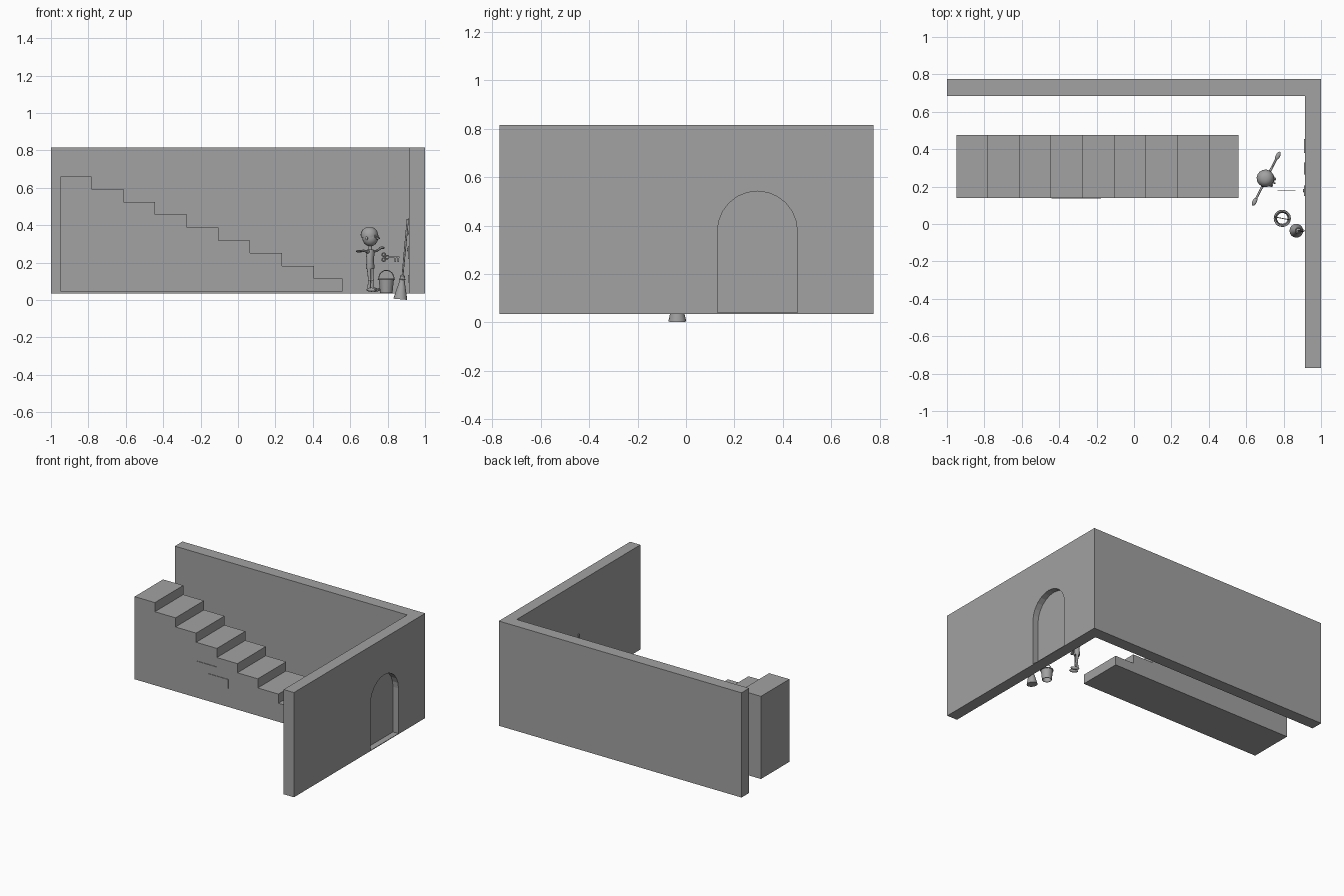
import bpy, bmesh, math
from mathutils import Matrix, Vector

if "Cube" in bpy.data.objects:
    bpy.data.objects.remove(bpy.data.objects["Cube"])

grey = bpy.data.materials.new("plain grey")
grey.diffuse_color = (0.36, 0.36, 0.36, 1)
grey.use_nodes = True
grey.node_tree.nodes["Principled BSDF"].inputs["Base Color"].default_value = grey.diffuse_color
I = Matrix.Identity(4)


def make(name, bm, mat=I, smooth=False):
    bm.transform(mat)
    bmesh.ops.recalc_face_normals(bm, faces=bm.faces)
    me = bpy.data.meshes.new(name)
    bm.to_mesh(me)
    bm.free()
    ob = bpy.data.objects.new(name, me)
    bpy.context.collection.objects.link(ob)
    me.materials.append(grey)
    if smooth:
        bpy.ops.object.select_all(action='DESELECT')
        ob.select_set(True)
        bpy.context.view_layer.objects.active = ob
        bpy.ops.object.shade_smooth_by_angle(angle=math.radians(40))
    return ob


def prism(name, pts, vec, mat=I):
    """Extrude a closed 3D outline along vec."""
    bm = bmesh.new()
    f = bm.faces.new([bm.verts.new(p) for p in pts])
    g = bmesh.ops.extrude_face_region(bm, geom=[f])
    bmesh.ops.translate(bm, vec=vec, verts=[v for v in g['geom'] if isinstance(v, bmesh.types.BMVert)])
    return make(name, bm, mat)


def box(name, x0, x1, y0, y1, z0, z1, mat=I):
    return prism(name, [(x0, y0, z0), (x1, y0, z0), (x1, y1, z0), (x0, y1, z0)], (0, 0, z1 - z0), mat)


def rod(name, a, b, r0, r1, mat=I, n=10):
    a, b = Vector(a), Vector(b)
    d = b - a
    m = Matrix.Translation((a + b) / 2) @ d.to_track_quat('Z', 'Y').to_matrix().to_4x4()
    bm = bmesh.new()
    bmesh.ops.create_cone(bm, cap_ends=True, segments=n, radius1=r0, radius2=r1, depth=d.length)
    return make(name, bm, mat @ m, True)


def ball(name, c, s, mat=I, n=16):
    bm = bmesh.new()
    bmesh.ops.create_uvsphere(bm, u_segments=n, v_segments=n // 2, radius=1)
    return make(name, bm, mat @ Matrix.Translation(c) @ Matrix.Diagonal((*s, 1)), True)


def lathe(name, prof, mat=I, n=20, closed=False):
    bm = bmesh.new()
    rings = [[bm.verts.new((r * math.cos(math.tau * i / n), r * math.sin(math.tau * i / n), z))
              for i in range(n)] for r, z in prof]
    for a, b in zip(rings, rings[1:] + (rings[:1] if closed else [])):
        for i in range(n):
            bm.faces.new((a[i], a[i - 1], b[i - 1], b[i]))
    if not closed:
        bm.faces.new(rings[0])
        bm.faces.new(rings[-1])
    return make(name, bm, mat, True)


def torus(name, R, r, mat, n=16, m=6):
    return lathe(name, [(R + r * math.cos(math.tau * j / m), r * math.sin(math.tau * j / m))
                        for j in range(m)], mat, n, True)


# L-shaped walls with an arched doorway
walls = prism("walls", [(-1, .775, .035), (-1, .685, .035), (.915, .685, .035), (.915, -.77, .035),
                        (1, -.77, .035), (1, .775, .035)], (0, 0, .78))


def arch(x):
    return [(x, .13, .04), (x, .46, .04)] + [
        (x, .295 + .165 * math.cos(math.pi * i / 12), .377 + .165 * math.sin(math.pi * i / 12)) for i in range(13)]


cutter = prism("doorway_cutter", arch(.88), (.2, 0, 0))
cutter.hide_render = True
cutter.hide_set(True)
cut = walls.modifiers.new("doorway", 'BOOLEAN')
cut.object = cutter
cut.solver = 'EXACT'
prism("door", arch(.918), (.037, 0, 0))

# door fittings on the inner side: hinges, barred window, lock
for z in (.115, .37):
    box("hinge", .909, .918, .38, .455, z - .02, z + .02)
for z in (.36, .43):
    box("window_frame", .909, .918, .265, .33, z - .005, z + .005)
for i in range(4):
    y = .27 + i * .0183
    box("window_bar", .909, .918, y - .004, y + .004, .36, .43)
box("lock_plate", .909, .918, .15, .205, .22, .29)
ball("door_knob", (.908, .178, .27), (.006, .01, .01), n=10)

# staircase profile
steps = [(.56, .045)]
xs = [.56, .405, .235, .065, -.103, -.272, -.443, -.613, -.783, -.95]
for i in range(9):
    z = .115 + i * .0682
    steps += [(xs[i], z), (xs[i + 1], z)]
steps.append((-.95, .045))
prism("staircase", [(x, .14, z) for x, z in steps], (0, .335, 0))
for x, z in ((-.44, .253), (-.347, .185)):
    box("stair_brick", x, x + .17, .136, .141, z, z + .066)

# broom leaning on the right wall
B = Matrix.Translation((.868, -.036, .004)) @ Matrix.Rotation(math.radians(5.3), 4, 'Y')
lathe("broom_bristles", [(.037, 0), (.028, .04), (.017, .085), (.012, .112), (.013, .125), (.005, .132)], B, 16)
torus("broom_binding", .014, .004, B @ Matrix.Translation((0, 0, .108)))
rod("broom_handle", (0, 0, .12), (0, 0, .43), .005, .006, B)

# bucket: open tube with rim hoops and a bail handle
K = Matrix.Translation((.793, .03, .037))
lathe("bucket", [(.033, 0), (.041, .078), (.036, .078), (.029, 0)], K, 20, True)
torus("bucket_rim", .042, .004, K @ Matrix.Translation((0, 0, .074)), 20)
path = [Vector((.041 * math.cos(math.pi * i / 12), -.008 * math.cos(math.pi * i / 12),
                .076 + .046 * math.sin(math.pi * i / 12))) for i in range(13)]
for a, b in zip(path, path[1:]):
    rod("bucket_handle", a, b, .0025, .0025, K, 6)

# floating key in the xz plane
ky = .18
for x, z in ((.779, .243), (.779, .216), (.797, .229)):
    torus("key_bow", .009, .0035, Matrix.Translation((x, ky, z)) @ Matrix.Rotation(math.pi / 2, 4, 'X')
          @ Matrix.Diagonal((1, 1, .7, 1)), 12)
box("key_shaft", .803, .863, ky - .002, ky + .002, .225, .232)
for x, w in ((.838, .006), (.852, .009)):
    box("key_bit", x, x + w, ky - .002, ky + .002, .203, .228)

# puppet, facing local +x, arms along local y
P = Matrix.Translation((.707, .242, 0)) @ Matrix.Rotation(math.radians(-27), 4, 'Z')
ball("head", (0, 0, .333), (.043, .042, .046), P)
lathe("hair_cap", [(.045, .335), (.047, .35), (.04, .372), (.024, .386), (.008, .389)],
      P @ Matrix.Translation((-.005, 0, 0)), 16)
rod("nose", (.04, 0, .33), (.056, 0, .33), .007, .004, P)
rod("neck", (0, 0, .265), (0, 0, .295), .01, .01, P)
lathe("torso", [(.023, .165), (.026, .175), (.021, .21), (.026, .255), (.019, .27)],
      P @ Matrix.Diagonal((.85, 1.1, 1, 1)), 12)
for s in (-1, 1):
    def at(x, y, z):
        return (x, y * s, z)
    ball("eye", at(.039, .016, .34), (.005, .007, .009), P, 10)
    ball("ear", at(0, .043, .33), (.007, .006, .01), P, 10)
    hz = .268 + .009 * s
    ball("shoulder", at(0, .028, .259), (.01, .01, .01), P, 10)
    rod("upper_arm", at(0, .028, .259), at(0, .075, .263), .008, .006, P)
    ball("elbow", at(0, .077, .264), (.007, .007, .007), P, 10)
    rod("forearm", at(0, .079, .264), at(0, .122, hz), .006, .006, P)
    ball("hand", at(0, .138, hz + .002), (.012, .024, .007), P, 12)
    rod("thigh", at(0, .015, .168), at(.004, .016, .112), .011, .008, P)
    ball("knee", at(.004, .016, .108), (.009, .009, .009), P, 10)
    rod("shin", at(.004, .016, .105), at(0, .017, .055), .007, .009, P)
    ball("shoe", at(.018, .019, .055), (.032, .013, .011), P, 12)
